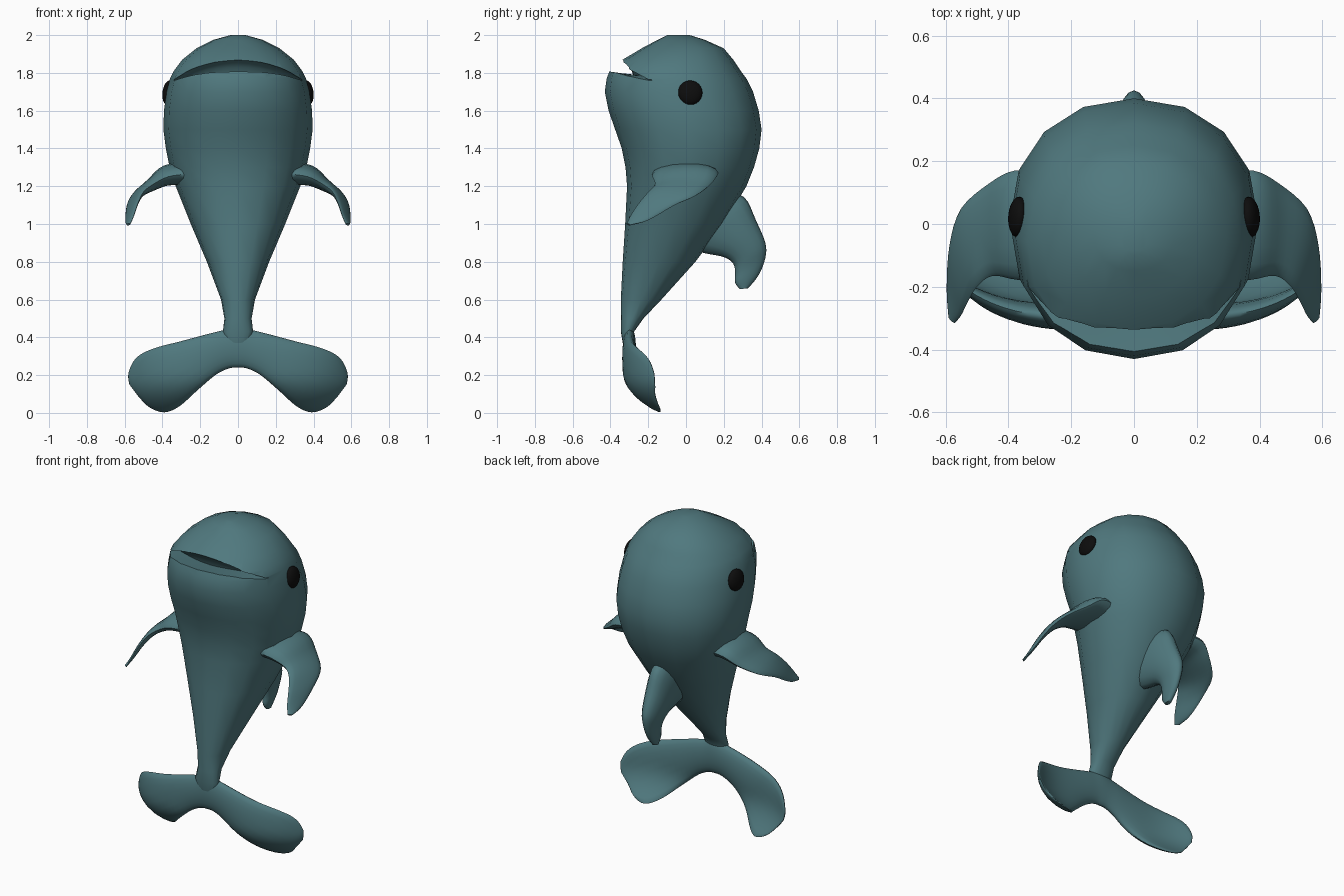
import bpy, bmesh, math
from mathutils import Vector

if "Cube" in bpy.data.objects:
    bpy.data.objects.remove(bpy.data.objects["Cube"])


def material(name, rgb):
    m = bpy.data.materials.new(name)
    m.diffuse_color = (*rgb, 1)
    m.use_nodes = True
    m.node_tree.nodes["Principled BSDF"].inputs["Base Color"].default_value = m.diffuse_color
    return m


TEAL = material("teal skin", (0.08, 0.19, 0.21))
BLACK = material("eye black", (0.004, 0.004, 0.004))


def smooth(obj, angle=40):
    bpy.ops.object.select_all(action='DESELECT')
    bpy.context.view_layer.objects.active = obj
    obj.select_set(True)
    bpy.ops.object.shade_smooth_by_angle(angle=math.radians(angle))


def loft(name, rings, mat=TEAL):
    """Skin a list of equal-sized rings and cap both ends."""
    bm = bmesh.new()
    rows = [[bm.verts.new(p) for p in r] for r in rings]
    n = len(rows[0])
    for a, b in zip(rows, rows[1:]):
        for i in range(n):
            j = (i + 1) % n
            bm.faces.new((a[i], a[j], b[j], b[i]))
    bm.faces.new(rows[0])
    bm.faces.new(rows[-1])
    bmesh.ops.recalc_face_normals(bm, faces=bm.faces)
    me = bpy.data.meshes.new(name)
    bm.to_mesh(me)
    bm.free()
    me.materials.append(mat)
    obj = bpy.data.objects.new(name, me)
    bpy.context.collection.objects.link(obj)
    return obj


def refine(rows, steps=4):
    """Catmull-Rom interpolation between section rows."""
    out = []
    for i in range(len(rows) - 1):
        quad = (rows[max(i - 1, 0)], rows[i], rows[i + 1], rows[min(i + 2, len(rows) - 1)])
        for s in range(steps):
            t = s / steps
            out.append([0.5 * (2 * b + (c - a) * t + (2 * a - 5 * b + 4 * c - d) * t * t
                               + (3 * b - a - 3 * c + d) * t ** 3) for a, b, c, d in zip(*quad)])
    return out + [list(rows[-1])]


def fin(name, sections, side=1, n=16):
    """Sections: edge A xyz, edge B xyz, thickness."""
    secs = [(Vector(s[:3]), Vector(s[3:6]), s[6]) for s in refine(sections)]
    mids = [(a + b) / 2 for a, b, t in secs]
    rings = []
    for i, (a, b, t) in enumerate(secs):
        span = mids[min(i + 1, len(mids) - 1)] - mids[max(i - 1, 0)]
        nrm = (a - b).cross(span).normalized() * t / 2
        ring = []
        for k in range(n):
            ang = 2 * math.pi * k / n
            p = mids[i] + (a - b) / 2 * math.cos(ang) + nrm * math.sin(ang)
            ring.append((p.x * side, p.y, p.z))
        rings.append(ring)
    obj = loft(name, rings)
    smooth(obj, 60)
    return obj


# Body: z, front y, back y, half width
BODY = [(0.37, -.335, -.28, .06), (0.43, -.345, -.275, .08), (0.5, -.345, -.225, .072),
        (0.6, -.345, -.13, .09), (0.8, -.335, .05, .165), (1.0, -.322, .20, .25),
        (1.2, -.312, .32, .33), (1.3, -.32, .36, .362), (1.4, -.34, .388, .382),
        (1.5, -.375, .40, .395), (1.6, -.41, .385, .392), (1.7, -.43, .355, .378),
        (1.77, -.42, .32, .36), (1.81, -.405, .29, .34), (1.87, -.335, .25, .295),
        (1.93, -.235, .20, .22), (1.975, -.15, .10, .13), (2.0, -.10, .02, .04)]


def body_ring(z, yf, yb, w, n=16):
    ring = []
    for k in range(n):
        a = 2 * math.pi * k / n
        c, s = math.cos(a), math.sin(a)
        e = 2 / 2.15
        ring.append((w * math.copysign(abs(s) ** e, s),
                     (yf + yb) / 2 + (yb - yf) / 2 * math.copysign(abs(c) ** e, c), z))
    return ring


body = loft("body", [body_ring(*r) for r in BODY])

# Mouth: wedge notch that narrows and bends back towards both corners
MOUTH = [(-.28, 1.79), (-.295, 1.83), (-.335, 1.868), (-.5, 1.92), (-.5, 1.822), (-.36, 1.80)]
rings = []
for i in range(-6, 7):
    u = i / 6
    open_ = 1 - 0.93 * abs(u) ** 1.6
    rings.append([(0.34 * u, y + 0.13 * u * u, 1.80 - 0.04 * abs(u) ** 3 + (z - 1.80) * open_)
                  for y, z in MOUTH])
cutter = loft("mouth_cutter", rings)
cutter.hide_render = True
cut = body.modifiers.new("mouth", 'BOOLEAN')
cut.operation, cut.solver, cut.object = 'DIFFERENCE', 'EXACT', cutter
bpy.context.view_layer.objects.active = body
body.select_set(True)
bpy.ops.object.modifier_apply(modifier="mouth")
bpy.data.objects.remove(cutter)
smooth(body, 42)

# Side flippers
FLIPPER = [(.28, .165, 1.27, .27, -.18, 1.265, .12), (.38, .17, 1.265, .37, -.178, 1.25, .11),
           (.46, .13, 1.21, .45, -.165, 1.21, .07), (.55, .05, 1.15, .50, -.20, 1.17, .045),
           (.585, -.06, 1.10, .53, -.25, 1.11, .03), (.595, -.20, 1.02, .55, -.29, 1.05, .02),
           (.59, -.295, .995, .57, -.315, 1.0, .012)]
fin("flipper_right", FLIPPER, 1)
fin("flipper_left", FLIPPER, -1)

# Back fin
fin("back_fin", [(0, .20, 1.18, 0, .05, .86, .16), (0, .31, 1.14, 0, .10, .845, .15),
                 (0, .37, 1.02, 0, .20, .825, .13), (0, .42, .90, 0, .25, .79, .10),
                 (0, .42, .82, 0, .26, .74, .07), (0, .385, .73, 0, .26, .69, .05),
                 (0, .33, .66, 0, .285, .655, .03)])

# Tail fluke: top x, top z, bottom x, bottom z, thickness; tips curl backwards
HALF = [(0, .46, 0, .24, .07), (.07, .44, .05, .235, .07), (.15, .42, .12, .20, .075),
        (.30, .38, .22, .115, .08), (.45, .34, .31, .035, .07), (.54, .29, .39, .003, .055),
        (.58, .21, .47, .03, .035), (.575, .15, .53, .09, .015)]
FULL = [(-a, b, -c, d, t) for a, b, c, d, t in HALF[:0:-1]] + HALF
rings = []
for xt, zt, xb, zb, t in refine(FULL):
    ring = []
    for k in range(20):
        a = 2 * math.pi * k / 20
        c = math.cos(a)
        x, z = (xt + xb) / 2 + (xt - xb) / 2 * c, (zt + zb) / 2 + (zt - zb) / 2 * c
        y = -.30 + .13 * (x / .58) ** 4 + .14 * max(0, (.2 - z) / .2) ** 2
        ring.append((x, y + math.sin(a) * t / 2, max(z, 0)))
    rings.append(ring)
smooth(loft("tail_fluke", rings), 60)

# Eyes
for side, label in ((1, "right"), (-1, "left")):
    bpy.ops.mesh.primitive_uv_sphere_add(segments=24, ring_count=12, location=(.368 * side, .022, 1.695))
    eye = bpy.context.object
    eye.name = "eye_" + label
    eye.scale = (.032, .065, .065)
    eye.rotation_euler = (0, -0.12 * side, 0.06 * side)
    eye.data.materials.append(BLACK)
    smooth(eye)
